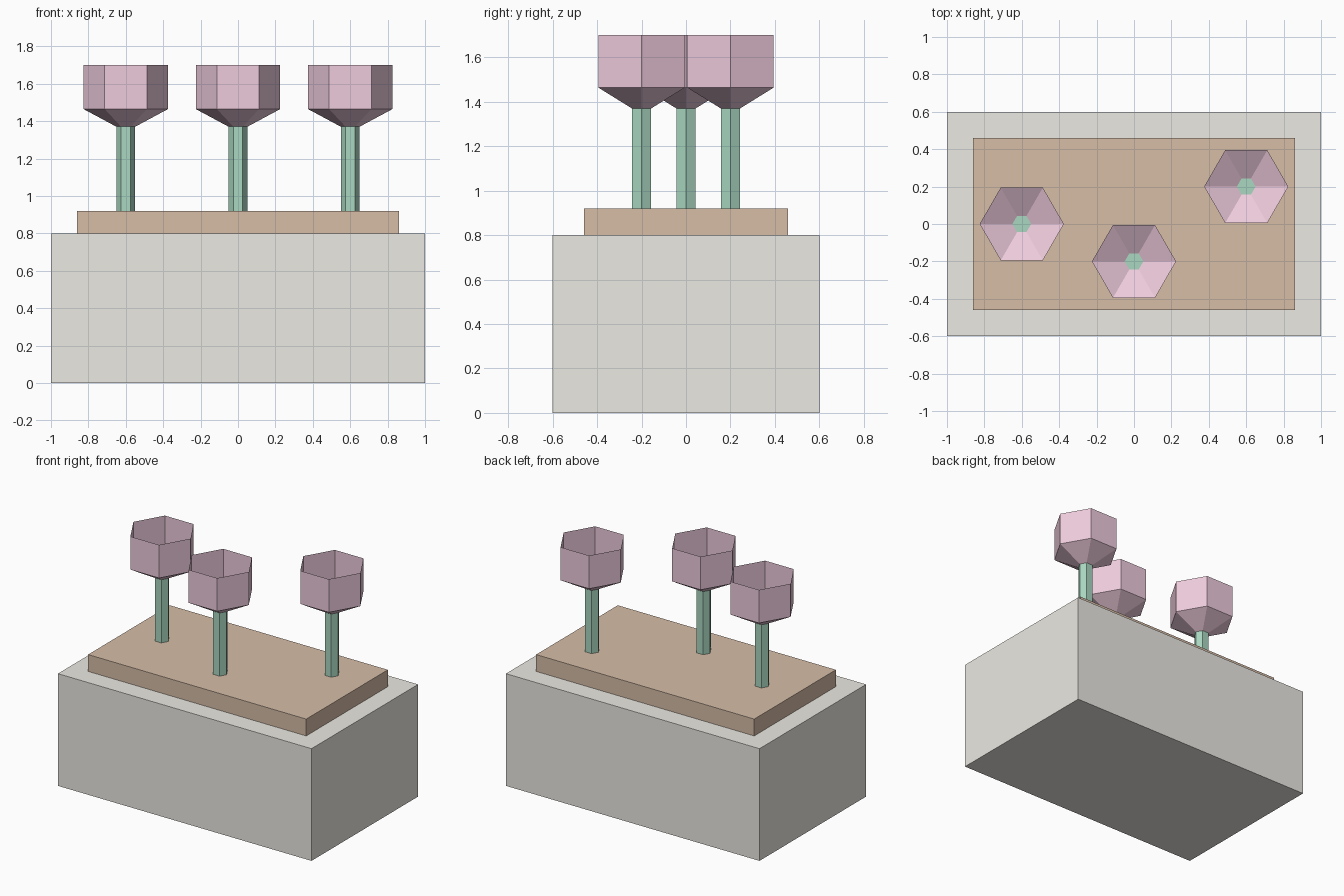
import bpy
import bmesh
from math import cos, sin, tau

if "Cube" in bpy.data.objects:
    bpy.data.objects.remove(bpy.data.objects["Cube"])


def material(name, rgb):
    mat = bpy.data.materials.new(name)
    mat.diffuse_color = (*rgb, 1.0)
    mat.use_nodes = True
    mat.node_tree.nodes["Principled BSDF"].inputs["Base Color"].default_value = mat.diffuse_color
    return mat


def add_object(name, bm, mat):
    mesh = bpy.data.meshes.new(name)
    bm.to_mesh(mesh)
    bm.free()
    mesh.materials.append(mat)
    obj = bpy.data.objects.new(name, mesh)
    bpy.context.collection.objects.link(obj)
    return obj


def box(name, size_x, size_y, z0, z1, mat):
    bm = bmesh.new()
    bmesh.ops.create_cube(bm, size=1)
    bmesh.ops.scale(bm, vec=(size_x, size_y, z1 - z0), verts=bm.verts)
    bmesh.ops.translate(bm, vec=(0, 0, (z0 + z1) / 2), verts=bm.verts)
    return add_object(name, bm, mat)


def lathe(name, profile, x, y, mat, caps=False, sides=6):
    """Revolve (radius, z) points, listed bottom to top, around a vertical axis."""
    bm = bmesh.new()
    rings = [[bm.verts.new((x + r * cos(tau * i / sides),
                            y + r * sin(tau * i / sides), z))
              for i in range(sides)] for r, z in profile]
    for low, high in zip(rings, rings[1:]):
        for i in range(sides):
            j = (i + 1) % sides
            bm.faces.new((low[i], low[j], high[j], high[i]))
    if caps:
        bm.faces.new(rings[0][::-1])
        bm.faces.new(rings[-1])
    return add_object(name, bm, mat)


stone = material("pale_stone", (0.84, 0.82, 0.77))
earth = material("brown_earth", (0.68, 0.51, 0.39))
green = material("stem_green", (0.40, 0.68, 0.53))
pink = material("petal_pink", (0.86, 0.60, 0.72))

# Planter and soil slab
box("planter_box", 2.0, 1.2, 0.0, 0.8, stone)
box("soil", 1.72, 0.92, 0.8, 0.92, earth)

# Three flowers: hexagonal stems with open, thin-walled cups
for n, (x, y) in enumerate([(-0.6, 0.0), (0.0, -0.2), (0.6, 0.2)], 1):
    lathe(f"stem_{n}", [(0.05, 0.92), (0.05, 1.37)], x, y, green, caps=True)
    lathe(f"flower_cup_{n}", [(0.05, 1.37), (0.225, 1.464), (0.225, 1.70)],
          x, y, pink)
